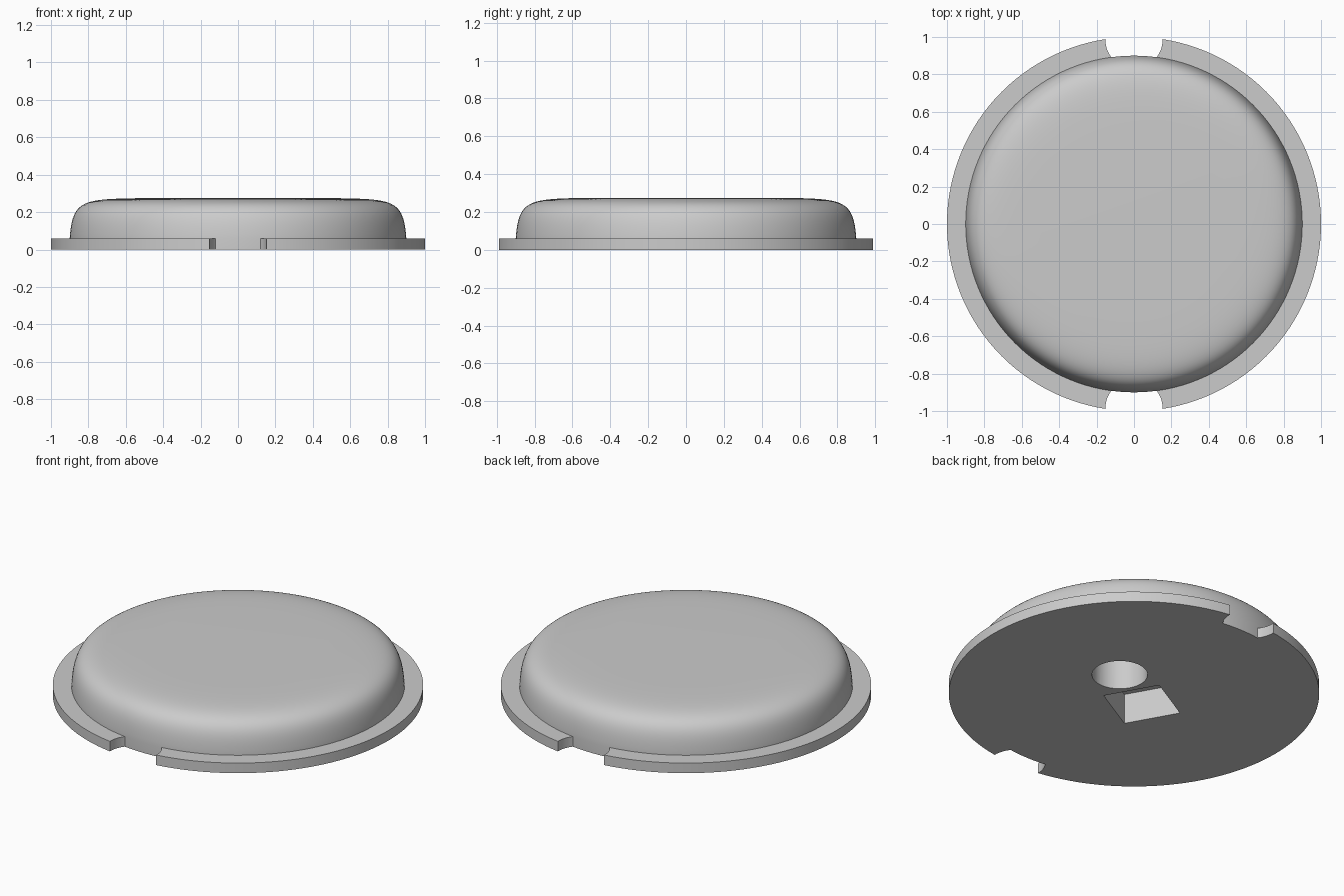
import bpy, bmesh
from math import cos, sin, pi, radians
from mathutils import Matrix, Vector

cube = bpy.data.objects.get("Cube")
if cube:
    bpy.data.objects.remove(cube, do_unlink=True)

SEGMENTS = 128
CORE_R, FLANGE_R, FLANGE_H, TOP = 0.9, 1.0, 0.06, 0.275
POCKET_DEPTH = 0.18
TILT = radians(29.5)

grey = bpy.data.materials.new("light grey")
grey.use_nodes = True
grey.diffuse_color = (0.6, 0.6, 0.6, 1)
grey.node_tree.nodes["Principled BSDF"].inputs["Base Color"].default_value = grey.diffuse_color


def finish(name, bm):
    bmesh.ops.remove_doubles(bm, verts=bm.verts, dist=1e-5)
    bmesh.ops.recalc_face_normals(bm, faces=bm.faces)
    mesh = bpy.data.meshes.new(name)
    bm.to_mesh(mesh)
    bm.free()
    mesh.materials.append(grey)
    obj = bpy.data.objects.new(name, mesh)
    bpy.context.collection.objects.link(obj)
    return obj


def lathe(name, profile, closed=False):
    """Spin an (r, z) profile around the z axis."""
    bm = bmesh.new()
    verts = [bm.verts.new((r, 0, z)) for r, z in profile]
    edges = [bm.edges.new(pair) for pair in zip(verts, verts[1:])]
    if closed:
        edges.append(bm.edges.new((verts[-1], verts[0])))
    bmesh.ops.spin(bm, geom=verts + edges, cent=(0, 0, 0), axis=(0, 0, 1),
                   angle=2 * pi, steps=SEGMENTS, use_merge=True)
    return finish(name, bm)


def cylinder_cutter(name, centre, radius, depth):
    bm = bmesh.new()
    bmesh.ops.create_cone(bm, cap_ends=True, segments=64, radius1=radius, radius2=radius,
                          depth=2 * depth, matrix=Matrix.Translation(centre))
    return finish(name, bm)


def cut(obj, cutters):
    """Subtract each cutter, then remove it."""
    bpy.context.view_layer.objects.active = obj
    for cutter in cutters:
        mod = obj.modifiers.new("cut", "BOOLEAN")
        mod.operation, mod.solver, mod.object = "DIFFERENCE", "EXACT", cutter
        bpy.ops.object.modifier_apply(modifier=mod.name)
        bpy.data.objects.remove(cutter, do_unlink=True)


def smooth(obj):
    bpy.ops.object.select_all(action="DESELECT")
    obj.select_set(True)
    bpy.context.view_layer.objects.active = obj
    bpy.ops.object.shade_smooth_by_angle(angle=radians(30))


# Domed body: straight foot, then a soft shoulder curving into the flat top
p = [Vector(v) for v in ((CORE_R, FLANGE_H), (0.885, 0.27), (0.83, 0.27), (0.5, TOP))]
shoulder = []
for i in range(25):
    t = i / 24
    s = 1 - t
    shoulder.append(p[0] * s**3 + p[1] * 3 * s * s * t + p[2] * 3 * s * t * t + p[3] * t**3)
body = lathe("domed_body", [(0, 0), (CORE_R, 0)] + [tuple(v) for v in shoulder] + [(0, TOP)])

# Round and square pockets in the underside, lined up along a tilted axis
axis = Vector((cos(TILT), sin(TILT), 0))
round_cutter = cylinder_cutter("round_pocket_cutter", axis * 0.22, 0.15, POCKET_DEPTH)
bm = bmesh.new()
bmesh.ops.create_cube(bm, size=1, matrix=Matrix.Translation(axis * -0.12)
                      @ Matrix.Rotation(TILT, 4, "Z")
                      @ Matrix.Diagonal((0.32, 0.32, 2 * POCKET_DEPTH, 1)))
square_cutter = finish("square_pocket_cutter", bm)
cut(body, [round_cutter, square_cutter])
smooth(body)

# Flat flange ring with a rounded notch at front and back
flange = lathe("flange", [(CORE_R, 0), (FLANGE_R, 0), (FLANGE_R, FLANGE_H), (CORE_R, FLANGE_H)],
               closed=True)
cut(flange, [cylinder_cutter("notch_cutter", (0, y, 0), 0.153, 0.2) for y in (-0.985, 0.985)])
smooth(flange)
